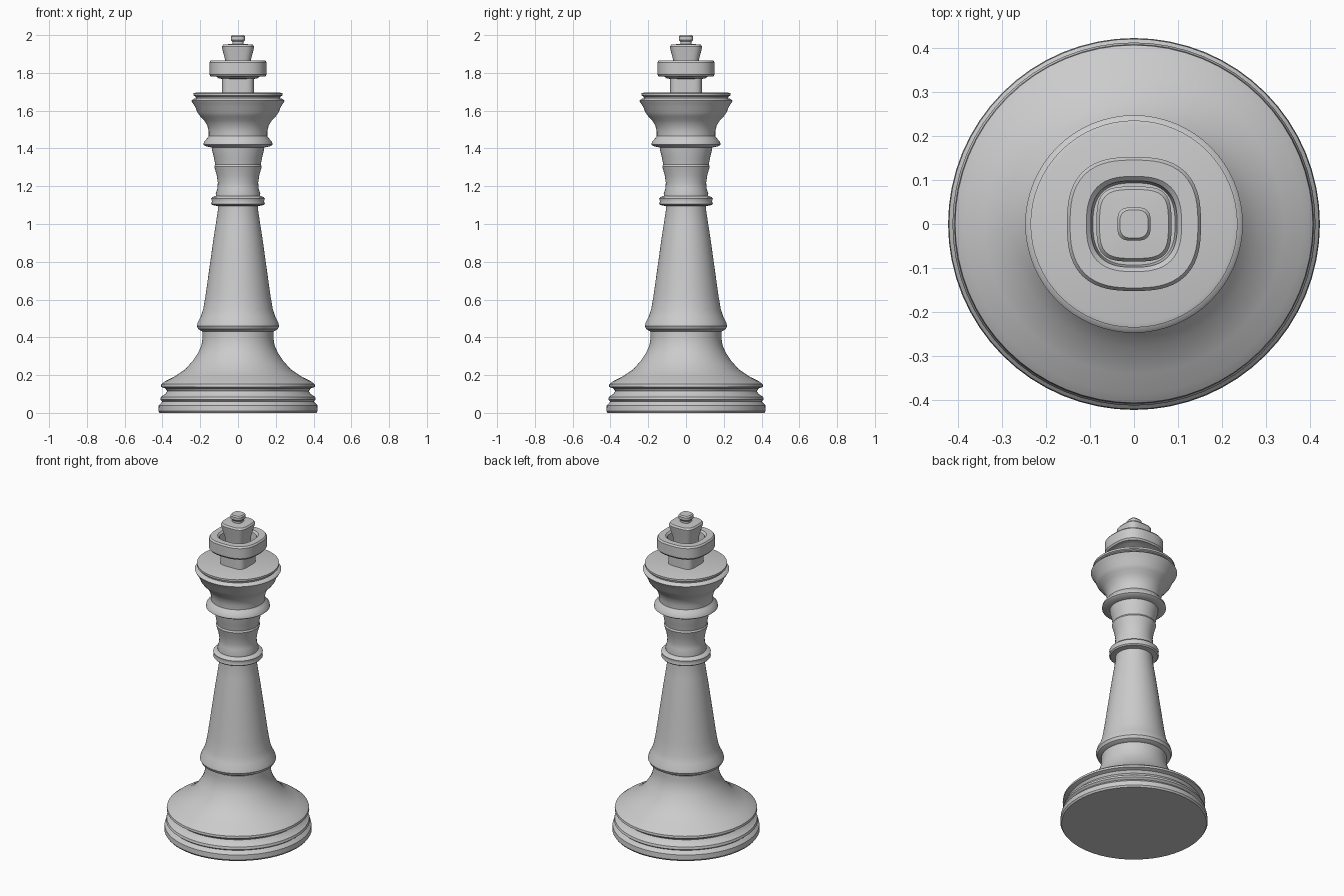
import bpy, bmesh
from math import cos, sin, pi


def turned(name, profile, power=2.0, sides=64, angle=0.6):
    """Sweep an (radius, height) profile; power 2 is round, higher is squarer."""
    bm = bmesh.new()
    rings = []
    for r, z in profile:
        ring = []
        for i in range(sides):
            a = 2 * pi * i / sides
            c, s = cos(a), sin(a)
            k = r / (abs(c) ** power + abs(s) ** power) ** (1 / power)
            ring.append(bm.verts.new((k * c, k * s, z)))
        rings.append(ring)
    for lo, hi in zip(rings, rings[1:]):
        for i in range(sides):
            j = (i + 1) % sides
            bm.faces.new((lo[i], lo[j], hi[j], hi[i]))
    bm.faces.new(rings[0][::-1])
    bm.faces.new(rings[-1])
    mesh = bpy.data.meshes.new(name)
    bm.to_mesh(mesh)
    bm.free()
    obj = bpy.data.objects.new(name, mesh)
    bpy.context.collection.objects.link(obj)
    bpy.ops.object.select_all(action='DESELECT')
    obj.select_set(True)
    bpy.context.view_layer.objects.active = obj
    bpy.ops.object.shade_smooth_by_angle(angle=angle)
    return obj


# Stepped, flared foot
turned("base", [
    (0.415, 0), (0.422, 0.01), (0.42, 0.04), (0.405, 0.055), (0.40, 0.06),
    (0.412, 0.07), (0.408, 0.085), (0.385, 0.10), (0.375, 0.115),
    (0.385, 0.13), (0.408, 0.138), (0.406, 0.152), (0.385, 0.168),
    (0.34, 0.19), (0.28, 0.23), (0.24, 0.275), (0.21, 0.32),
    (0.193, 0.36), (0.187, 0.40), (0.187, 0.44)])

# Tapered column with a swelling at its foot
turned("column", [
    (0.187, 0.43), (0.21, 0.443), (0.218, 0.46), (0.213, 0.48),
    (0.197, 0.51), (0.184, 0.55), (0.172, 0.62), (0.158, 0.72),
    (0.144, 0.82), (0.13, 0.92), (0.116, 1.01), (0.107, 1.07), (0.106, 1.11)])

# Lower collar
turned("lower_collar", [
    (0.106, 1.095), (0.135, 1.10), (0.142, 1.107), (0.138, 1.12),
    (0.142, 1.135), (0.136, 1.142), (0.115, 1.15)])

# Waisted neck with a slight ridge
turned("neck", [
    (0.115, 1.14), (0.118, 1.16), (0.108, 1.19), (0.107, 1.22),
    (0.113, 1.26), (0.122, 1.29), (0.126, 1.305), (0.121, 1.315),
    (0.127, 1.35), (0.137, 1.39), (0.14, 1.42)])

# Upper collar
turned("upper_collar", [
    (0.14, 1.405), (0.172, 1.412), (0.183, 1.42), (0.18, 1.435),
    (0.165, 1.452), (0.155, 1.465)])

# Flared head with a lipped flat top
turned("head", [
    (0.155, 1.455), (0.155, 1.49), (0.162, 1.52), (0.18, 1.55),
    (0.20, 1.57), (0.215, 1.59), (0.226, 1.62), (0.24, 1.64),
    (0.247, 1.653), (0.238, 1.662), (0.222, 1.666), (0.225, 1.675),
    (0.235, 1.68), (0.235, 1.692), (0.225, 1.695)])

# Squarish stem under the crown
turned("crown_stem", [(0.085, 1.68), (0.085, 1.80)], power=4.5)

# Hollow crown ring, open at the top
turned("crown_ring", [
    (0.08, 1.768), (0.10, 1.77), (0.115, 1.78), (0.145, 1.782),
    (0.152, 1.792), (0.152, 1.855), (0.145, 1.865), (0.108, 1.865),
    (0.098, 1.855), (0.093, 1.80), (0.05, 1.80)], power=2.7)

# Flaring squarish cup rising out of the ring
turned("crown_cup", [
    (0.06, 1.79), (0.066, 1.86), (0.083, 1.925), (0.085, 1.94),
    (0.078, 1.95), (0.03, 1.953)], power=3.5)

# Small finial knob
turned("finial", [
    (0.03, 1.945), (0.03, 1.965), (0.038, 1.975), (0.038, 1.992),
    (0.032, 2.0)], power=3.2, sides=32)
